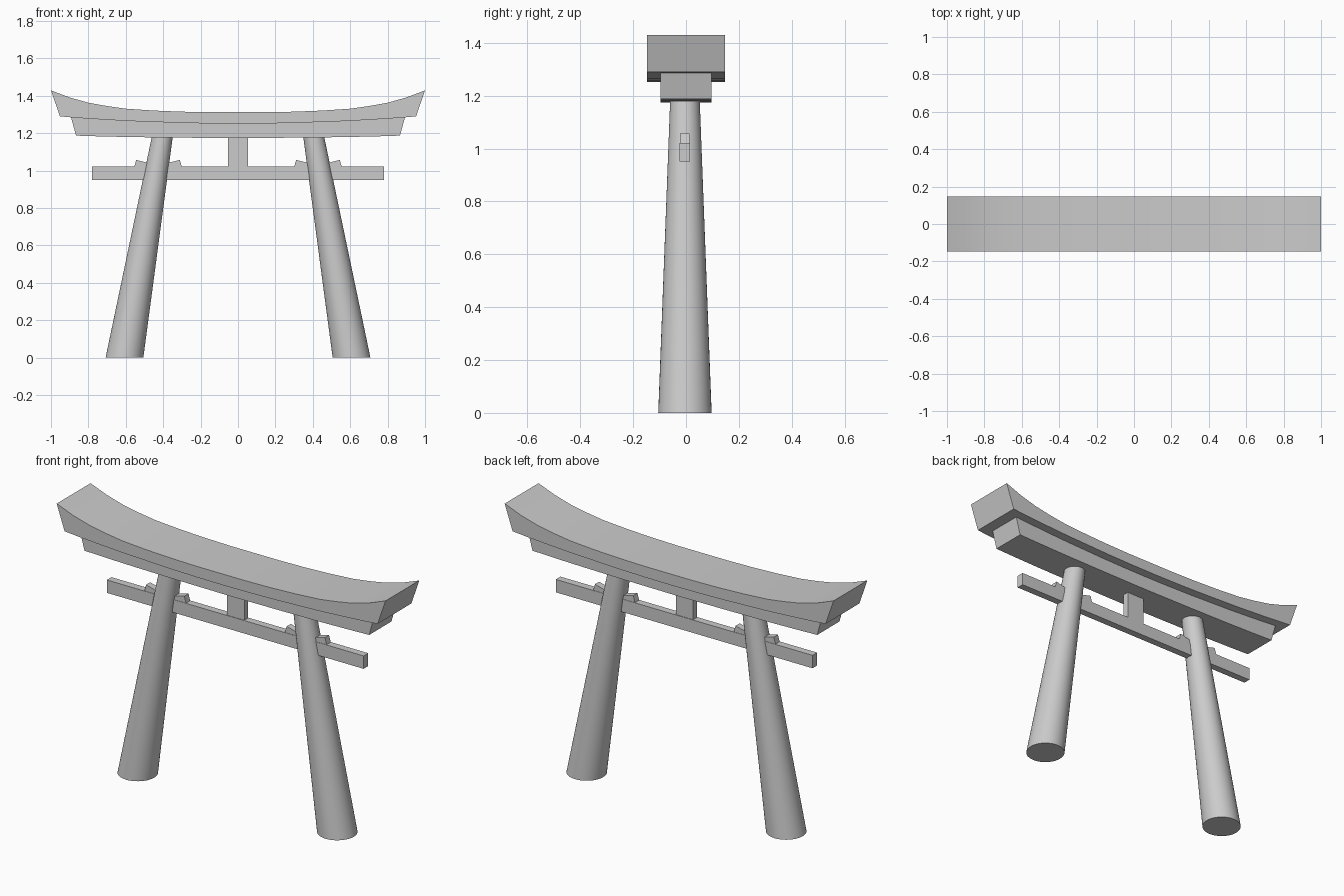
import bpy, bmesh, math

if "Cube" in bpy.data.objects:
    bpy.data.objects.remove(bpy.data.objects["Cube"])


def finish(name, bm, smooth=False):
    bmesh.ops.recalc_face_normals(bm, faces=bm.faces[:])
    me = bpy.data.meshes.new(name)
    bm.to_mesh(me)
    bm.free()
    ob = bpy.data.objects.new(name, me)
    bpy.context.collection.objects.link(ob)
    if smooth:
        bpy.ops.object.select_all(action='DESELECT')
        ob.select_set(True)
        bpy.context.view_layer.objects.active = ob
        bpy.ops.object.shade_smooth_by_angle(angle=math.radians(30))
    return ob


def loft(name, rings, smooth=False):
    """Skin a list of equal-length vertex rings and cap both ends."""
    bm = bmesh.new()
    vs = [[bm.verts.new(p) for p in ring] for ring in rings]
    n = len(rings[0])
    for a, b in zip(vs, vs[1:]):
        for i in range(n):
            j = (i + 1) % n
            bm.faces.new((a[i], a[j], b[j], b[i]))
    bm.faces.new(vs[0])
    bm.faces.new(vs[-1])
    return finish(name, bm, smooth)


def curved_beam(name, half, hy):
    """half: (x_top, z_top, x_bottom, z_bottom) from centre to right end."""
    full = [(-a, b, -c, d) for a, b, c, d in reversed(half[1:])] + half
    loft(name, [[(xt, -hy, zt), (xt, hy, zt), (xb, hy, zb), (xb, -hy, zb)]
                for xt, zt, xb, zb in full], True)


def plate(name, pts, hy, y=0.0):
    """Extrude an x-z outline along y."""
    loft(name, [[(x, y + s * hy, z) for x, z in pts] for s in (-1, 1)])


def box(name, x0, x1, z0, z1, hy, y=0.0):
    plate(name, [(x0, z0), (x1, z0), (x1, z1), (x0, z1)], hy, y)


# Upswept top beam
curved_beam("top_lintel", [
    (0, 1.312, 0, 1.251), (0.15, 1.312, 0.15, 1.252), (0.3, 1.315, 0.3, 1.255),
    (0.45, 1.321, 0.44, 1.260), (0.6, 1.331, 0.58, 1.265),
    (0.7, 1.345, 0.67, 1.270), (0.8, 1.363, 0.77, 1.276),
    (0.9, 1.391, 0.86, 1.282), (1.0, 1.429, 0.952, 1.290)], 0.147)

# Narrower beam beneath it
curved_beam("under_lintel", [
    (0, 1.254, 0, 1.174), (0.3, 1.258, 0.3, 1.176), (0.58, 1.268, 0.56, 1.179),
    (0.76, 1.278, 0.74, 1.183), (0.893, 1.286, 0.866, 1.187)], 0.097)

# Straight tie beam and centre strut
Y = -0.004
box("tie_beam", -0.781, 0.781, 0.95, 1.021, 0.02, Y)
box("centre_strut", -0.053, 0.053, 1.015, 1.18, 0.017, Y)

N = 40
for s, side in ((-1, "left"), (1, "right")):
    # Leaning tapered pillars with level ends
    loft(side + "_pillar", [
        [(s * cx + r * math.cos(2 * math.pi * i / N),
          Y + r * math.sin(2 * math.pi * i / N), z) for i in range(N)]
        for cx, r, z in ((0.607, 0.101, 0), (0.405, 0.056, 1.18))], True)
    # Wedges on both sides of each pillar, sloping down towards it
    for outer, inner, tag in ((0.556, 0.43, "outer"), (0.299, 0.43, "inner")):
        d = 1 if inner > outer else -1
        plate(f"{side}_{tag}_wedge", [
            (s * outer, 1.015), (s * inner, 1.015), (s * inner, 1.028),
            (s * (outer + 0.012 * d), 1.057)], 0.018, Y)
